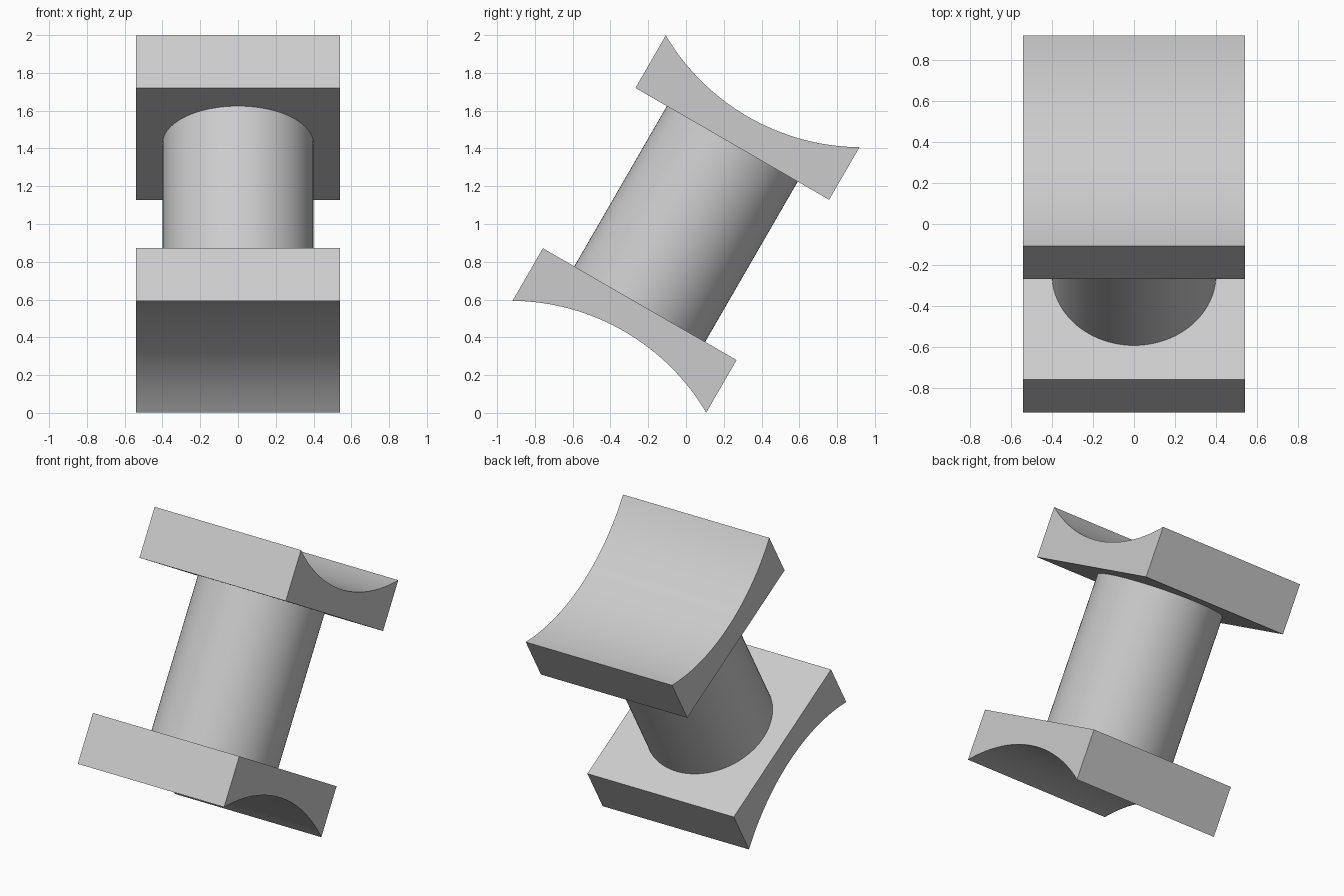
import bpy, bmesh, math
from mathutils import Matrix, Vector

cube = bpy.data.objects.get("Cube")
if cube:
    bpy.data.objects.remove(cube, do_unlink=True)

TILT = Matrix.Translation((0, 0, 1)) @ Matrix.Rotation(math.radians(-30), 4, 'X')
HALF_X, HALF_Y = 0.54, 0.592       # plate half sizes
INNER, OUTER, SAG = 0.49, 0.811, 0.155
POST_RADIUS = 0.4
ARC_STEPS = 32

grey = bpy.data.materials.new("light grey")
grey.use_nodes = True
colour = (0.6, 0.6, 0.6, 1)
grey.diffuse_color = colour
grey.node_tree.nodes["Principled BSDF"].inputs["Base Color"].default_value = colour


def finish(name, bm):
    """Tilt the part, smooth its curved faces and add it to the scene."""
    bmesh.ops.recalc_face_normals(bm, faces=bm.faces)
    bm.transform(TILT)
    mesh = bpy.data.meshes.new(name)
    bm.to_mesh(mesh)
    bm.free()
    mesh.materials.append(grey)
    obj = bpy.data.objects.new(name, mesh)
    bpy.context.collection.objects.link(obj)
    bpy.ops.object.select_all(action='DESELECT')
    obj.select_set(True)
    bpy.context.view_layer.objects.active = obj
    bpy.ops.object.shade_smooth_by_angle(angle=math.radians(30))


def saddle_plate(name, side):
    """Flat inner face, concave outer face; the profile is extruded along x."""
    radius = (HALF_Y ** 2 + SAG ** 2) / (2 * SAG)
    edge = math.asin(HALF_Y / radius)
    centre = OUTER - SAG + radius
    profile = [(-HALF_Y, INNER), (HALF_Y, INNER)]
    for i in range(ARC_STEPS + 1):
        a = edge * (1 - 2 * i / ARC_STEPS)
        profile.append((radius * math.sin(a), centre - radius * math.cos(a)))
    bm = bmesh.new()
    face = bm.faces.new([bm.verts.new((-HALF_X, y, side * z)) for y, z in profile])
    new = bmesh.ops.extrude_face_region(bm, geom=[face])["geom"]
    verts = [v for v in new if isinstance(v, bmesh.types.BMVert)]
    bmesh.ops.translate(bm, verts=verts, vec=Vector((2 * HALF_X, 0, 0)))
    finish(name, bm)


# Plates at both ends
saddle_plate("upper_saddle_plate", 1)
saddle_plate("lower_saddle_plate", -1)

# Round post between the plates
bm = bmesh.new()
bmesh.ops.create_cone(bm, cap_ends=True, segments=96, radius1=POST_RADIUS,
                      radius2=POST_RADIUS, depth=2 * INNER)
finish("round_post", bm)
